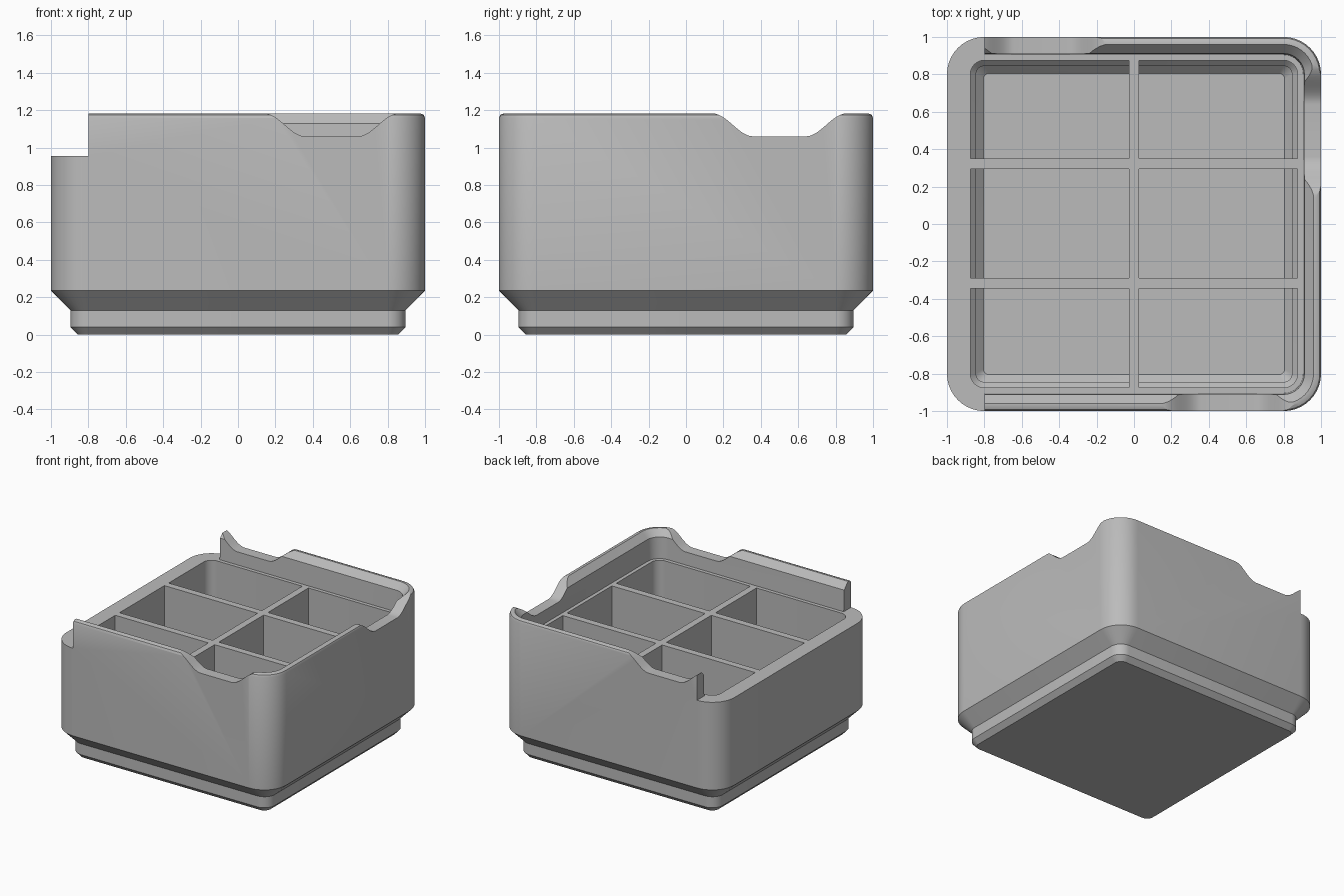
import bpy, bmesh, math

if "Cube" in bpy.data.objects:
    bpy.data.objects.remove(bpy.data.objects["Cube"], do_unlink=True)

grey = bpy.data.materials.new("plain grey")
grey.use_nodes = True
COLOUR = (0.5, 0.5, 0.5, 1)
grey.diffuse_color = COLOUR
grey.node_tree.nodes["Principled BSDF"].inputs["Base Color"].default_value = COLOUR

LEDGE, TOP, NOTCH = 0.955, 1.183, 1.06
WALL, FLOOR = 0.875, 0.055
CORNER = 0.8          # centre of the rounded outer corners
STEPS = 10


def make(name, bm):
    bmesh.ops.recalc_face_normals(bm, faces=bm.faces)
    mesh = bpy.data.meshes.new(name)
    bm.to_mesh(mesh)
    bm.free()
    mesh.materials.append(grey)
    obj = bpy.data.objects.new(name, mesh)
    bpy.context.collection.objects.link(obj)
    return obj


def rounded_square(bm, half, z):
    """Ring of vertices around a square with rounded corners."""
    radius = max(half - CORNER, 0.03)
    c = half - radius
    ring = []
    for k in range(4):
        mid = math.pi / 4 + k * math.pi / 2
        cx = math.copysign(c, math.cos(mid))
        cy = math.copysign(c, math.sin(mid))
        for i in range(STEPS + 1):
            a = (k + i / STEPS) * math.pi / 2
            ring.append(bm.verts.new((cx + radius * math.cos(a),
                                      cy + radius * math.sin(a), z)))
    return ring


def box(name, x0, x1, y0, y1, z0, z1):
    bm = bmesh.new()
    bmesh.ops.create_cube(bm, size=1)
    for v in bm.verts:
        v.co = ((x0 + x1) / 2 + v.co.x * (x1 - x0),
                (y0 + y1) / 2 + v.co.y * (y1 - y0),
                (z0 + z1) / 2 + v.co.z * (z1 - z0))
    return make(name, bm)


def notch_cutter(name, quarter_turns):
    """Smooth-sided scoop for the front rim, turned to the wanted side."""
    half_top, half_low, n = 0.36, 0.14, 14
    side = []
    for i in range(n + 1):
        t = i / n
        side.append((half_top + (half_low - half_top) * t,
                     NOTCH + (TOP - NOTCH) * (1 + math.cos(math.pi * t)) / 2))
    outline = [(half_top, TOP + 0.1)] + side
    outline += [(-x, z) for x, z in reversed(outline)]
    bm = bmesh.new()
    verts = [bm.verts.new((0.5 + x, -1.1, z)) for x, z in outline]
    face = bm.faces.new(verts)
    out = bmesh.ops.extrude_face_region(bm, geom=[face])
    for v in out["geom"]:
        if isinstance(v, bmesh.types.BMVert):
            v.co.y = -0.88
    for v in bm.verts:
        for _ in range(quarter_turns):
            v.co.x, v.co.y = -v.co.y, v.co.x
    return make(name, bm)


# Bin body: foot, outer wall, rim, ledge and cavity as one closed skin
profile = [(0.857, 0), (0.895, 0.04), (0.895, 0.13), (1, 0.235),
           (1, TOP - 0.025), (0.993, TOP - 0.008), (0.975, TOP),
           (0.96, TOP), (0.911, 1.13), (0.905, LEDGE), (WALL, LEDGE),
           (WALL, 0.19), (0.845, 0.16), (0.845, 0.095), (0.805, FLOOR)]
bm = bmesh.new()
rings = [rounded_square(bm, h, z) for h, z in profile]
for lower, upper in zip(rings, rings[1:]):
    n = len(lower)
    for i in range(n):
        j = (i + 1) % n
        bm.faces.new((lower[i], lower[j], upper[j], upper[i]))
bm.faces.new(rings[0])
bm.faces.new(rings[-1])
body = make("bin_body", bm)

# Cut the open side of the rim and the three finger notches
cutters = [box("open_side_cutter", -1.2, -0.8, -1.2, 1.2, LEDGE, 1.4)]
for turns, side in enumerate(("front", "left", "back")):
    cutters.append(notch_cutter(side + "_notch_cutter", turns))
for cutter in cutters:
    mod = body.modifiers.new(cutter.name, "BOOLEAN")
    mod.operation = "DIFFERENCE"
    mod.solver = "EXACT"
    mod.object = cutter
bpy.context.view_layer.objects.active = body
body.select_set(True)
for cutter in cutters:
    bpy.ops.object.modifier_apply(modifier=cutter.name)
for cutter in cutters:
    bpy.data.objects.remove(cutter, do_unlink=True)
bpy.ops.object.shade_smooth_by_angle(angle=math.radians(25))

# Dividers: two across, one lengthwise in three pieces between them
HALF = 0.028
rows = (-0.316, 0.322)
for i, y in enumerate(rows):
    box(f"cross_divider_{i + 1}", -WALL, WALL, y - HALF, y + HALF, 0.045, LEDGE)
ends = [-WALL] + [e for y in rows for e in (y - HALF, y + HALF)] + [WALL]
for i in range(3):
    box(f"long_divider_{i + 1}", -HALF, HALF, ends[2 * i], ends[2 * i + 1],
        0.045, LEDGE)
